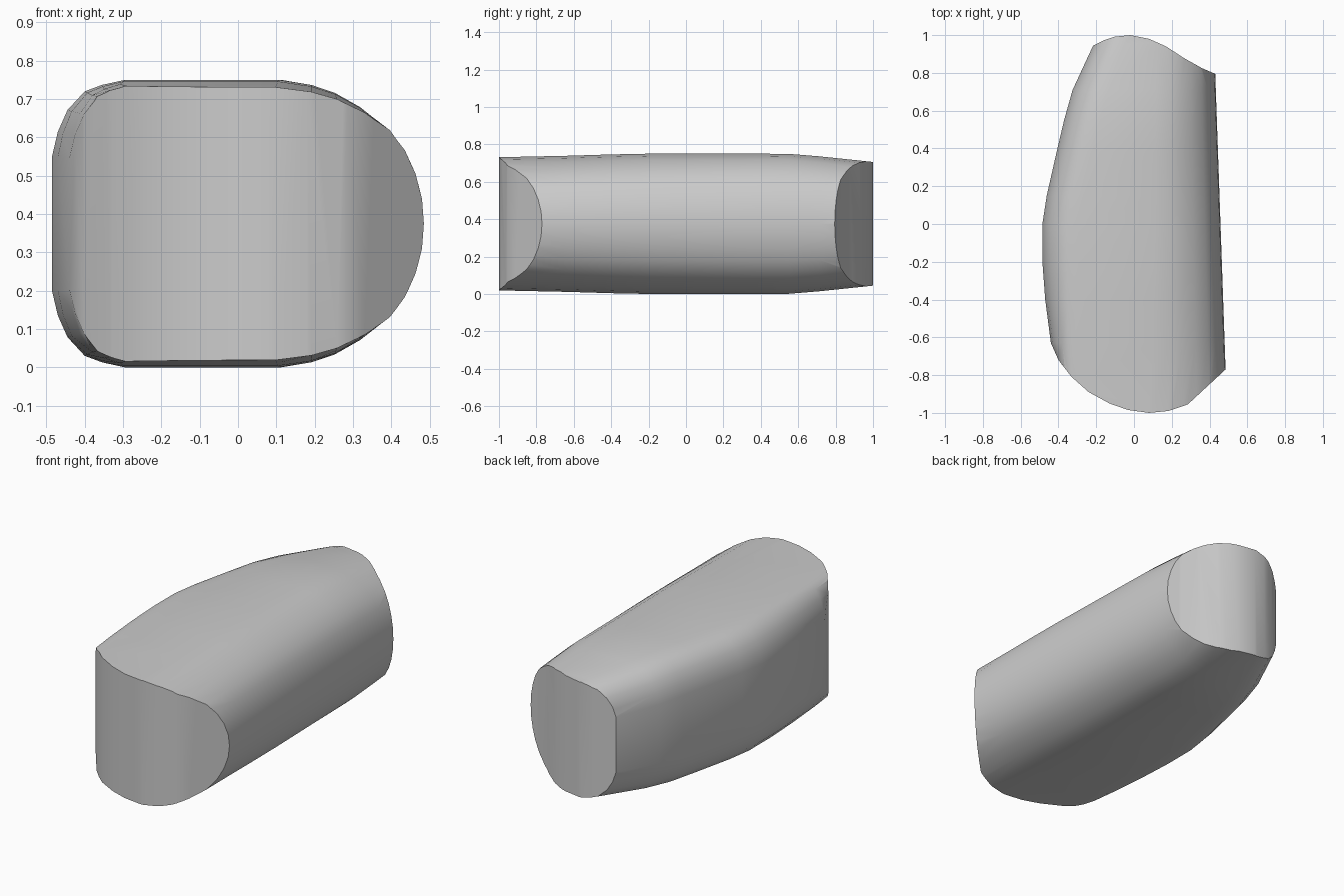
import bpy, bmesh

old = bpy.data.objects.get("Cube")
if old:
    bpy.data.objects.remove(old, do_unlink=True)

MID = 0.375  # height of the symmetry plane

# Light grey body colour
grey = bpy.data.materials.new("light grey")
grey.use_nodes = True
grey.diffuse_color = (0.6, 0.6, 0.6, 1)
grey.node_tree.nodes["Principled BSDF"].inputs["Base Color"].default_value = (0.6, 0.6, 0.6, 1)


def loft(name, rings):
    """Closed skin over rings with equal point counts, capped at both ends."""
    bm = bmesh.new()
    loops = [[bm.verts.new(p) for p in ring] for ring in rings]
    n = len(loops[0])
    for a, b in zip(loops, loops[1:]):
        for i in range(n):
            j = (i + 1) % n
            bm.faces.new((a[i], a[j], b[j], b[i]))
    bm.faces.new(loops[0])
    bm.faces.new(loops[-1])
    bmesh.ops.recalc_face_normals(bm, faces=bm.faces)
    mesh = bpy.data.meshes.new(name)
    bm.to_mesh(mesh)
    bm.free()
    obj = bpy.data.objects.new(name, mesh)
    mesh.materials.append(grey)
    bpy.context.collection.objects.link(obj)
    return obj


# Cross-section halves: offset from each side, share of half height
LEFT = [(0, 0.47), (0.015, 0.64), (0.04, 0.79), (0.085, 0.92), (0.13, 0.965), (0.19, 1)]
RIGHT = [(0.38, 1), (0.29, 0.965), (0.225, 0.91), (0.155, 0.81), (0.09, 0.68),
         (0.05, 0.53), (0.022, 0.36), (0.005, 0.18)]


def section(y, left, half, corner):
    right = 0.458 - 0.035 * y
    dome = 0.92 - 0.12 * y
    top = [(left + o * corner, half * h) for o, h in LEFT]
    top += [(right - o * dome, half * h) for o, h in RIGHT]
    low = [(x, -z) for x, z in reversed(top)]
    return [(x, y, MID + z) for x, z in top + [(right, 0)] + low]


# Stations along the body: y, left side, half height, corner size
STATIONS = [(-1.05, -0.385, 0.355, 0.55), (-0.63, -0.44, 0.364, 0.7), (-0.4, -0.47, 0.371, 0.9),
            (-0.2, -0.485, 0.375, 1), (0, -0.485, 0.375, 1), (0.15, -0.462, 0.375, 1),
            (0.38, -0.41, 0.375, 1), (0.55, -0.37, 0.374, 1), (0.71, -0.325, 0.361, 1),
            (0.95, -0.214, 0.336, 0.85), (1.05, -0.168, 0.325, 0.8)]
body = loft("grip_body", [section(*s) for s in STATIONS])

# Plan outline that trims the curved front and back ends
FRONT = [(-0.6, -0.4), (-0.44, -0.63), (-0.4, -0.72), (-0.33, -0.81), (-0.24, -0.89), (-0.13, -0.95),
         (-0.03, -0.985), (0.08, -1), (0.18, -0.99), (0.285, -0.955), (0.485, -0.77), (0.6, -0.66)]
BACK = [(0.6, 0.73), (0.43, 0.795), (0.36, 0.825), (0.27, 0.875), (0.17, 0.94), (0.08, 0.98),
        (-0.02, 1), (-0.1, 0.992), (-0.16, 0.972), (-0.215, 0.945), (-0.6, 0.77)]
cutter = loft("end_trimmer", [[(x, y, z) for x, y in FRONT + BACK] for z in (-0.2, 0.95)])
cutter.hide_render = True

trim = body.modifiers.new("trim_ends", "BOOLEAN")
trim.operation = "INTERSECT"
trim.solver = "EXACT"
trim.object = cutter
bpy.ops.object.select_all(action="DESELECT")
bpy.context.view_layer.objects.active = body
body.select_set(True)
bpy.ops.object.modifier_apply(modifier=trim.name)
bpy.data.objects.remove(cutter, do_unlink=True)
bpy.ops.object.shade_smooth_by_angle(angle=0.5)
